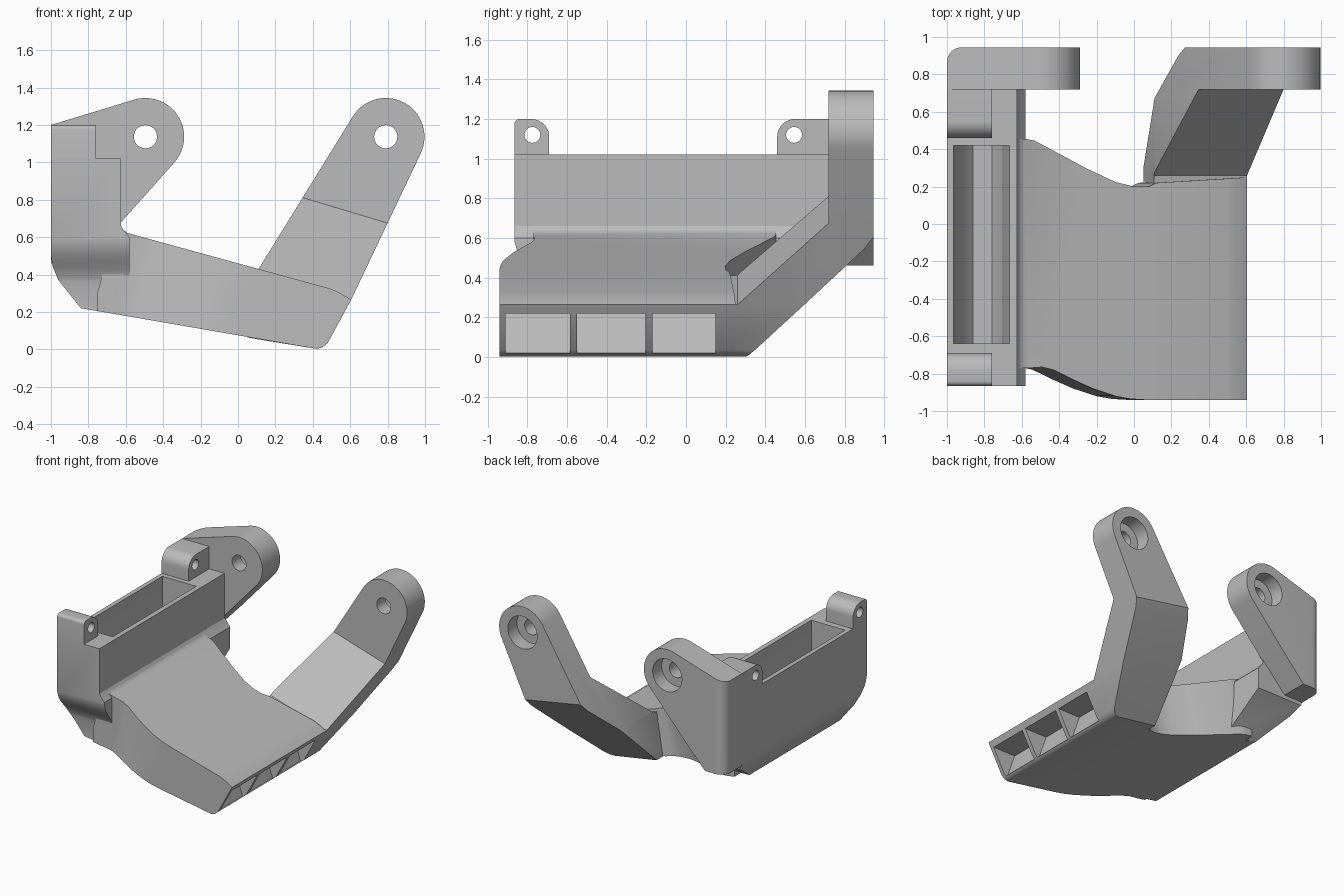
import bpy, bmesh, math
from mathutils import Vector

old = bpy.data.objects.get("Cube")
if old:
    bpy.data.objects.remove(old, do_unlink=True)

grey = bpy.data.materials.new("plain grey")
grey.use_nodes = True
colour = (0.5, 0.5, 0.5, 1)
grey.diffuse_color = colour
grey.node_tree.nodes["Principled BSDF"].inputs["Base Color"].default_value = colour


def loft(name, start, end):
    """Solid between two matching outlines."""
    bm = bmesh.new()
    a = [bm.verts.new(p) for p in start]
    b = [bm.verts.new(p) for p in end]
    bm.faces.new(a)
    bm.faces.new(b)
    n = len(a)
    for i in range(n):
        j = (i + 1) % n
        bm.faces.new((a[i], a[j], b[j], b[i]))
    bmesh.ops.recalc_face_normals(bm, faces=bm.faces[:])
    mesh = bpy.data.meshes.new(name)
    bm.to_mesh(mesh)
    bm.free()
    mesh.materials.append(grey)
    obj = bpy.data.objects.new(name, mesh)
    bpy.context.collection.objects.link(obj)
    return obj


def along_y(name, pts, lo, hi):
    return loft(name, [(x, lo, z) for x, z in pts], [(x, hi, z) for x, z in pts])


def along_x(name, pts, lo, hi):
    return loft(name, [(lo, y, z) for y, z in pts], [(hi, y, z) for y, z in pts])


def arc(cx, cz, r, a0, a1, n=28):
    angles = [math.radians(a0 + (a1 - a0) * i / n) for i in range(n + 1)]
    return [(cx + r * math.cos(a), cz + r * math.sin(a)) for a in angles]


def circle(cx, cz, r):
    return arc(cx, cz, r, 0, 350, 35)


def combine(obj, tool, operation):
    """Apply a boolean and drop the cutter."""
    tool.hide_render = True
    mod = obj.modifiers.new("cut", 'BOOLEAN')
    mod.operation = operation
    mod.solver = 'EXACT'
    mod.object = tool
    bpy.context.view_layer.objects.active = obj
    bpy.ops.object.modifier_apply(modifier=mod.name)
    bpy.data.objects.remove(tool, do_unlink=True)


def bolt_hole(obj, x, z):
    """Through hole with a wide recess at the back."""
    combine(obj, along_y("hole_cutter", circle(x, z, 0.062), 0.5, 1.2), 'DIFFERENCE')
    combine(obj, along_y("recess_cutter", circle(x, z, 0.13), 0.83, 1.2), 'DIFFERENCE')


# Upright box wall: section along y, trimmed by its side outline
wall = along_y("box_wall", [
    (-1, 1.02), (-0.625, 1.02), (-0.625, 0.66), (-0.61, 0.635), (-0.58, 0.6),
    (-0.58, 0.176), (-0.84, 0.22), (-0.96, 0.37), (-0.99, 0.44), (-1, 0.5)], -1, 1)
wall_side = along_x("wall_trim", [
    (-0.865, 1.3), (-0.865, 0.58), (-0.85, 0.53), (-0.82, 0.48), (-0.785, 0.43),
    (-0.76, 0.38), (-0.75, 0.33), (-0.75, 0.1), (0.3, 0.1), (0.38, 0.21),
    (0.73, 0.43), (0.73, 1.3)], -1.2, 0)
combine(wall, wall_side, 'INTERSECT')
pocket = along_y("pocket_cutter", [
    (-0.965, 1.2), (-0.965, 0.6), (-0.93, 0.48), (-0.86, 0.4), (-0.76, 0.4),
    (-0.7, 0.48), (-0.665, 0.6), (-0.665, 1.2)], -0.64, 0.42)
combine(wall, pocket, 'DIFFERENCE')

# Pivot lugs on top of the wall
front_lug = along_x("front_lug",
                    [(-0.865, 0.98), (-0.69, 0.98)] + arc(-0.78, 1.11, 0.09, 0, 90, 10)
                    + arc(-0.84, 1.175, 0.025, 90, 180, 5), -1, -0.76)
rear_lug = along_x("rear_lug",
                   [(0.75, 0.98), (0.75, 1.2)] + arc(0.55, 1.11, 0.09, 90, 180, 10)
                   + [(0.46, 0.98)], -1, -0.76)
for lug, y in ((front_lug, -0.775), (rear_lug, 0.545)):
    combine(lug, along_x("pin_cutter", circle(y, 1.12, 0.04), -1.2, -0.5), 'DIFFERENCE')

# Rear ear with a rounded outer corner
ear = along_y("wall_ear", [(-1, 1.2), (-1, 0.46), (-0.83, 0.46), (-0.625, 0.68)]
              + arc(-0.495, 1.137, 0.207, -41, 107), 0.72, 0.945)
bm = bmesh.new()
bm.from_mesh(ear.data)
corner = [e for e in bm.edges
          if all(v.co.x < -0.99 and v.co.y > 0.9 for v in e.verts)]
bmesh.ops.bevel(bm, geom=corner, offset=0.08, segments=8, profile=0.5, affect='EDGES')
bm.to_mesh(ear.data)
bm.free()
bolt_hole(ear, -0.495, 1.137)

# Sloping base plate: plan outline pushed square to the slope
outline = [
    (-0.66, -0.77), (-0.56, -0.77), (-0.49, -0.765), (-0.43, -0.78), (-0.33, -0.83),
    (-0.22, -0.88), (-0.1, -0.92), (-0.02, -0.935), (0.06, -0.94), (0.95, -0.94),
    (0.95, 0.27), (0.12, 0.22), (0.08, 0.2), (0, 0.2), (-0.1, 0.225),
    (-0.25, 0.295), (-0.53, 0.445), (-0.58, 0.455), (-0.66, 0.455)]


def tilted(z):
    return [(x + 0.27 * (z - 0.46 + 0.275 * x), y, z) for x, y in outline]


plate = loft("base_plate", tilted(-0.1), tilted(0.8))
section = along_y("plate_trim", [
    (-0.75, 0.64), (-0.625, 0.66), (-0.615, 0.64), (-0.59, 0.622), (0.5, 0.323),
    (0.55, 0.3), (0.605, 0.265), (0.48, 0.035), (0.45, 0.01), (0.42, 0.003),
    (-0.75, 0.205)], -1.2, 1.2)
combine(plate, section, 'INTERSECT')

# Three notches under the plate's end
for lo, hi in ((-0.91, -0.585), (-0.55, -0.205), (-0.17, 0.15)):
    notch = along_y("notch_cutter", [(0.38, 0.22), (0.75, 0.22), (0.75, 0.02),
                                     (0.45, 0.02)], lo, hi)
    combine(plate, notch, 'DIFFERENCE')

# Cranked arm: front outline trimmed by a sheared side outline
arm = along_y("rear_arm", [(0.42, 0.003), (0.45, 0.01), (0.48, 0.035), (0.605, 0.265)]
              + arc(0.79, 1.137, 0.207, -27, 148) + [(0.11, 0.43), (0.05, 0.063)],
              0, 1.2)
lower = [(0.17, -0.035), (0.3, -0.035), (0.9, 0.57), (0.945, 0.635)]
upper = [(0.945, 1.7), (0.72, 1.7), (0.72, 0.735), (0.26, 0.265), (0.17, 0.255)]


def crank(x):
    return ([(x, y, z - 0.18 * (x - 0.6)) for y, z in lower]
            + [(x, y, z - 0.3 * (x - 0.6)) for y, z in upper])


combine(arm, loft("arm_trim", crank(-0.2), crank(1.2)), 'INTERSECT')
bolt_hole(arm, 0.79, 1.137)

# Smooth curved faces, keep edges crisp
bpy.ops.object.select_all(action='DESELECT')
for part in (wall, front_lug, rear_lug, ear, plate, arm):
    part.select_set(True)
    bpy.context.view_layer.objects.active = part
bpy.ops.object.shade_smooth_by_angle(angle=math.radians(28))
